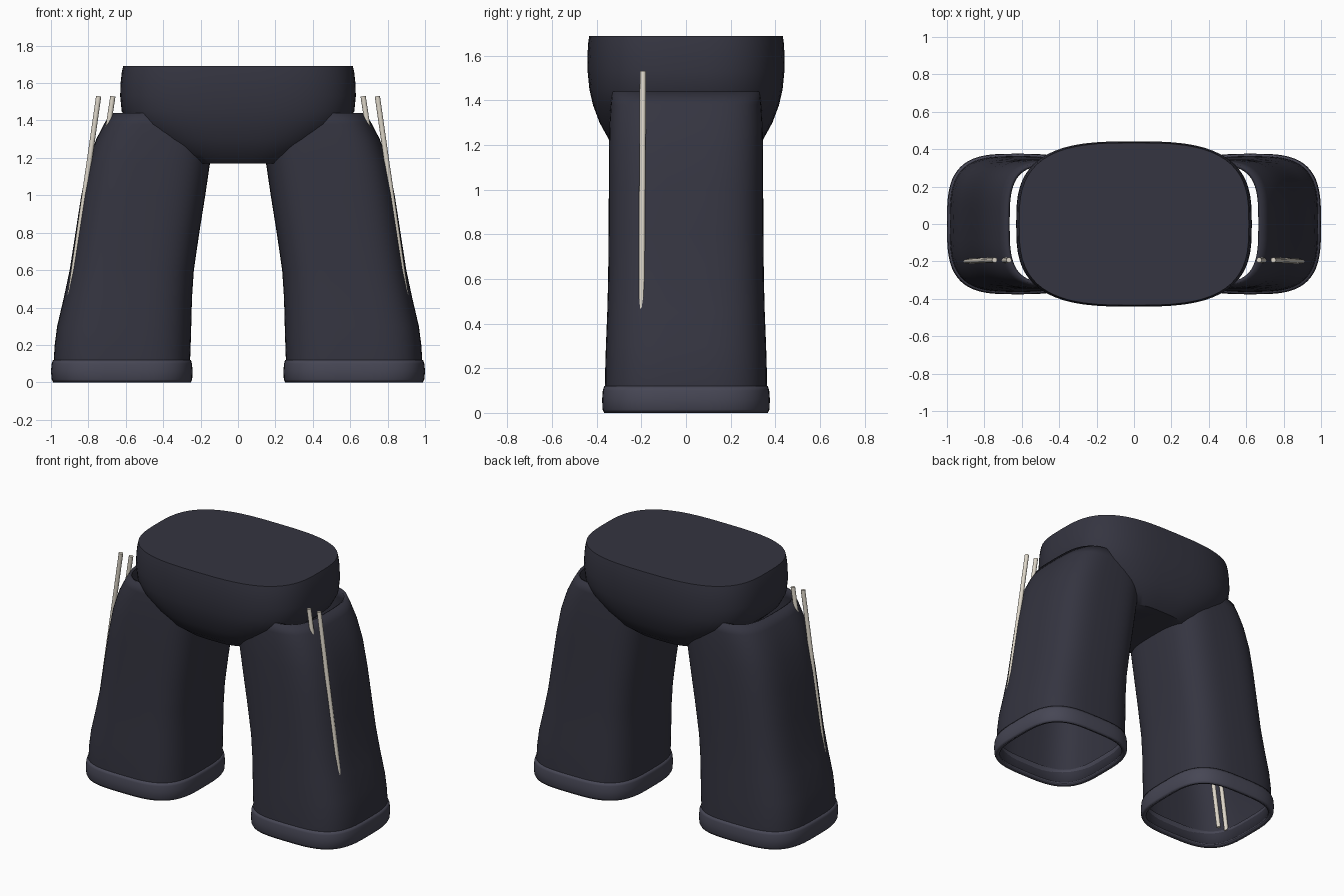
import bpy, bmesh
from math import cos, sin, pi, radians
from mathutils import Vector

if "Cube" in bpy.data.objects:
    bpy.data.objects.remove(bpy.data.objects["Cube"])


def material(name, rgb):
    m = bpy.data.materials.new(name)
    m.diffuse_color = (*rgb, 1)
    m.use_nodes = True
    m.node_tree.nodes["Principled BSDF"].inputs["Base Color"].default_value = m.diffuse_color
    return m


CLOTH = material("dark_cloth", (0.035, 0.035, 0.052))
TRIM = material("trim_cloth", (0.062, 0.062, 0.09))
IVORY = material("ivory", (0.72, 0.67, 0.58))


def finish(bm, name, mat, angle=35, mirror=False, wall=0):
    bmesh.ops.recalc_face_normals(bm, faces=bm.faces)
    me = bpy.data.meshes.new(name)
    bm.to_mesh(me)
    bm.free()
    ob = bpy.data.objects.new(name, me)
    bpy.context.collection.objects.link(ob)
    me.materials.append(mat)
    if wall:
        s = ob.modifiers.new("wall", "SOLIDIFY")
        s.thickness, s.offset = wall, -1
    if mirror:
        ob.modifiers.new("mirror", "MIRROR")
    bpy.ops.object.select_all(action="DESELECT")
    ob.select_set(True)
    bpy.context.view_layer.objects.active = ob
    bpy.ops.object.shade_smooth_by_angle(angle=radians(angle))
    return ob


def power(v, n):
    return (1 if v >= 0 else -1) * abs(v) ** (2 / n)


def loft(sections, n, caps=False, segs=64):
    """Stack rounded-square rings given as (z, x_min, x_max, y_half)."""
    bm = bmesh.new()
    rings = []
    for z, x0, x1, hy in sections:
        c, hx = (x0 + x1) / 2, (x1 - x0) / 2
        rings.append([bm.verts.new((c + hx * power(cos(2 * pi * i / segs), n),
                                    hy * power(sin(2 * pi * i / segs), n), z))
                      for i in range(segs)])
    for a, b in zip(rings, rings[1:]):
        for i in range(segs):
            j = (i + 1) % segs
            bm.faces.new((a[i], a[j], b[j], b[i]))
    if caps:
        bm.faces.new(rings[0])
        bm.faces.new(rings[-1])
    return bm


# Hip block, tapering down between the legs
hips = [(1.17, .29, .285), (1.22, .38, .343), (1.3, .5, .387), (1.38, .585, .417),
        (1.45, .622, .433), (1.53, .63, .441), (1.6, .628, .442), (1.66, .621, .438), (1.69, .614, .434)]
finish(loft([(z, -x, x, y) for z, x, y in hips], 3, caps=True), "hips", CLOTH)

# Hollow trouser legs, open at both ends
leg = [(.01, .258, .982, .362), (.12, .256, .985, .363), (.2, .253, .98, .362),
       (.3, .25, .967, .359), (.45, .246, .932, .353), (.6, .236, .9, .349),
       (.8, .207, .869, .347), (1.0, .175, .838, .346), (1.17, .15, .803, .346),
       (1.3, .132, .758, .343), (1.38, .124, .717, .338), (1.44, .12, .68, .332)]
finish(loft(leg, 3.3), "trouser_leg", CLOTH, mirror=True, wall=.018)

# Cuffs at the hems
cuff = [(0, .252, .988, .367), (.015, .245, .996, .374), (.06, .243, 1.0, .376),
        (.1, .246, .996, .373), (.12, .252, .989, .367)]
finish(loft(cuff, 3.3), "cuff", TRIM, mirror=True, wall=.03)


# Slim rods pushed down the outside of each leg
def rod(name, a, b, r=.014):
    a, b = Vector(a), Vector(b)
    d = a - b
    bm = bmesh.new()
    bmesh.ops.create_cone(bm, cap_ends=True, segments=12, radius1=r, radius2=r, depth=d.length)
    bmesh.ops.transform(bm, verts=bm.verts, matrix=d.to_track_quat("Z", "Y").to_matrix().to_4x4())
    bmesh.ops.translate(bm, verts=bm.verts, vec=(a + b) / 2)
    finish(bm, name, IVORY, mirror=True)


rod("outer_rod", (.745, -.193, 1.53), (.95, -.2, .1))
rod("inner_rod", (.669, -.193, 1.53), (.885, -.2, .1))
